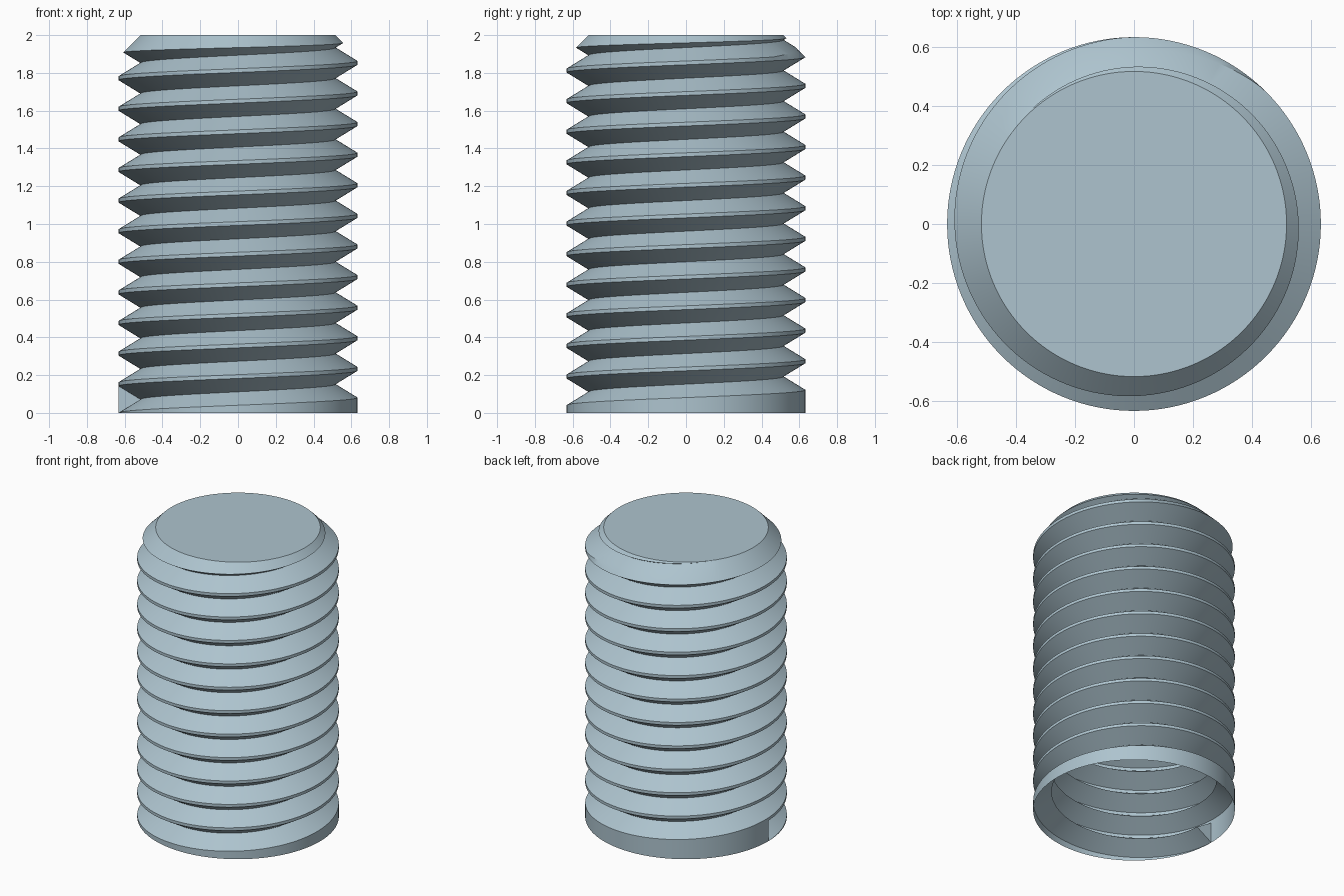
import bpy, bmesh, math

cube = bpy.data.objects.get("Cube")
if cube:
    bpy.data.objects.remove(cube, do_unlink=True)

HEIGHT = 2.0
CREST, ROOT = 0.632, 0.516      # thread radii
PITCH = 0.162
FLANK = 0.071                   # rise of one thread flank
TURNS = 13
SEGMENTS = 128
CONE = ROOT + HEIGHT            # chamfer cone: radius + z = CONE


def clip_to_chamfer(crest_z, root_z):
    """Crest point, pulled along its flank towards the root if the chamfer cuts it."""
    over = CREST + crest_z - CONE
    if over <= 0:
        return CREST, crest_z
    if ROOT + root_z >= CONE:
        return ROOT, HEIGHT
    f = over / (CREST + crest_z - ROOT - root_z)
    if not 0 <= f <= 1:
        return ROOT, HEIGHT
    return CREST + (ROOT - CREST) * f, crest_z + (root_z - crest_z) * f


def thread_column(t):
    """Thread section at fraction t of a turn, from the bottom rim upwards."""
    points = [(CREST, 0.0)]
    for k in range(TURNS):
        z = PITCH * (k + t)
        root_z = z + FLANK
        points.append(clip_to_chamfer(z, root_z))
        points.append((ROOT, min(root_z, HEIGHT)))
        points.append(clip_to_chamfer(z + 2 * FLANK, root_z))
    return points + [(ROOT, HEIGHT)]


bm = bmesh.new()

# Helical thread surface, open at the bottom
columns = []
for i in range(SEGMENTS + 1):
    t = i / SEGMENTS
    a = math.pi + math.tau * t
    columns.append([bm.verts.new((r * math.cos(a), r * math.sin(a), z))
                    for r, z in thread_column(t)])
for left, right in zip(columns, columns[1:]):
    for j in range(len(left) - 1):
        bm.faces.new((left[j], right[j], right[j + 1], left[j + 1]))

# Wall where the groove starts, and the flat top
bm.faces.new(columns[0][1:4])
bm.faces.new([c[-1] for c in columns[:-1]])

bmesh.ops.remove_doubles(bm, verts=bm.verts, dist=0.0004)
bmesh.ops.dissolve_degenerate(bm, edges=bm.edges, dist=0.0001)

mesh = bpy.data.meshes.new("threaded_stud")
bm.to_mesh(mesh)
bm.free()
stud = bpy.data.objects.new("threaded_stud", mesh)
bpy.context.collection.objects.link(stud)

# Single steel colour
steel = bpy.data.materials.new("blue_grey_steel")
steel.use_nodes = True
color = (0.42, 0.55, 0.62, 1)
steel.diffuse_color = color
steel.node_tree.nodes["Principled BSDF"].inputs["Base Color"].default_value = color
mesh.materials.append(steel)

bpy.ops.object.select_all(action='DESELECT')
stud.select_set(True)
bpy.context.view_layer.objects.active = stud
bpy.ops.object.shade_smooth_by_angle(angle=math.radians(30))
